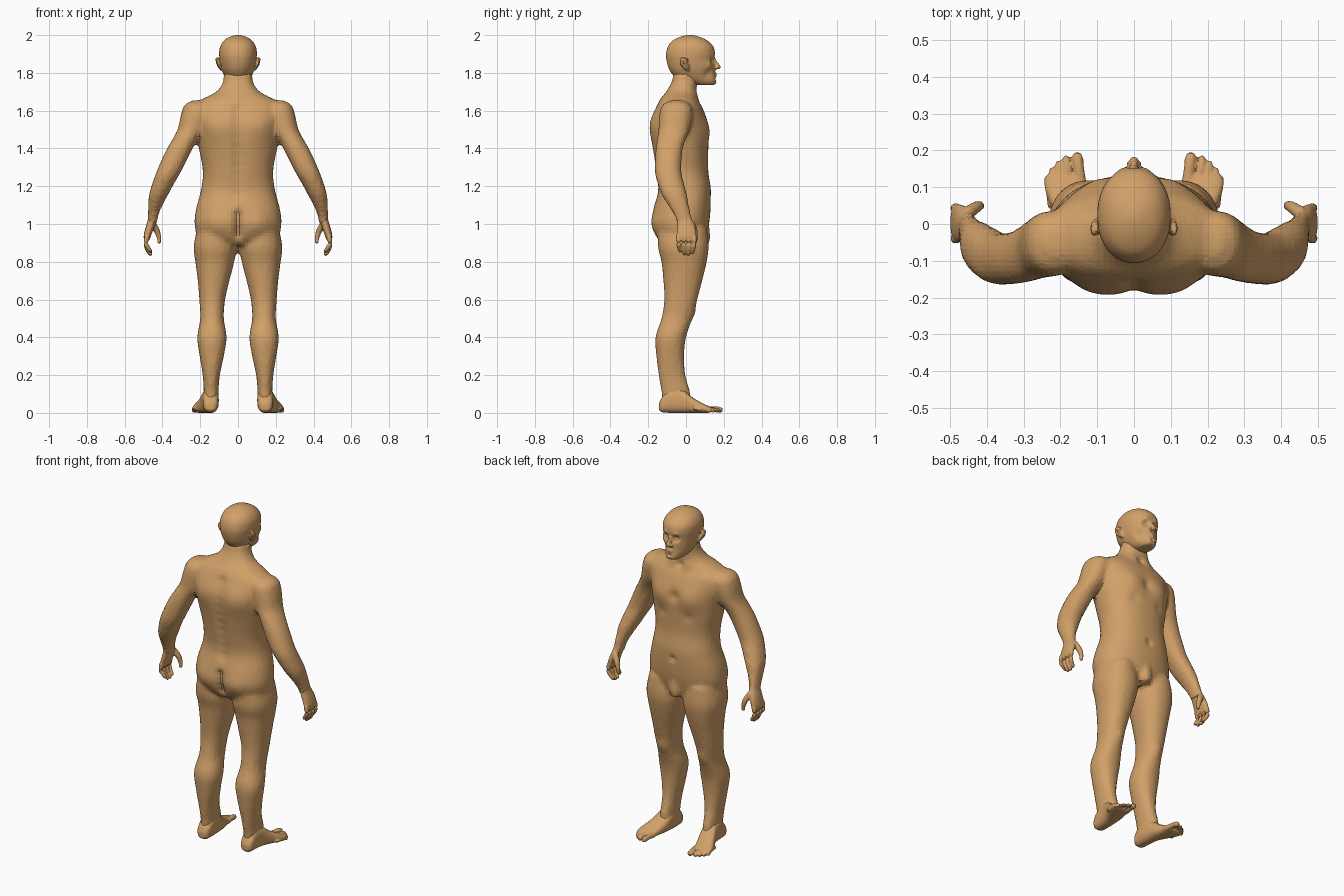
import bpy, bmesh, math
from mathutils import Vector

skin = bpy.data.materials.new("tan_skin")
skin.diffuse_color = (0.64, 0.355, 0.14, 1)


def bridge(bm, rings):
    """Skin a list of point rings into a closed surface."""
    vs = [[bm.verts.new(p) for p in r] for r in rings]
    n = len(vs[0])
    for a, b in zip(vs, vs[1:]):
        for i in range(n):
            bm.faces.new((a[i], a[(i + 1) % n], b[(i + 1) % n], b[i]))
    bm.faces.new(vs[0])
    bm.faces.new(vs[-1])


def smooth_rows(rows, k=4):
    """Catmull-Rom interpolation through rows of numbers."""
    out = []
    for i in range(len(rows) - 1):
        q = [rows[max(i - 1, 0)], rows[i], rows[i + 1], rows[min(i + 2, len(rows) - 1)]]
        for j in range(k):
            t = j / k
            out.append([0.5 * (2 * b + (c - a) * t + (2 * a - 5 * b + 4 * c - d) * t * t
                               + (3 * b - a - 3 * c + d) * t ** 3) for a, b, c, d in zip(*q)])
    return out + [list(rows[-1])]


def loft(bm, rows, sides=(1,), along="z", power=2.2, n=28):
    """Rows: position, x min, x max, then min and max of the remaining axis."""
    for s in sides:
        rings = []
        for t, x0, x1, b0, b1 in smooth_rows(rows):
            ring = []
            for i in range(n):
                a = 2 * math.pi * i / n
                c, d = math.cos(a), math.sin(a)
                x = (x0 + x1) / 2 + (x1 - x0) / 2 * math.copysign(abs(c) ** (2 / power), c)
                b = (b0 + b1) / 2 + (b1 - b0) / 2 * math.copysign(abs(d) ** (2 / power), d)
                ring.append((s * x, b, t) if along == "z" else (s * x, t, b))
            rings.append(ring)
        bridge(bm, rings)


def tube(bm, pts, sides=(1, -1), n=12):
    """Round-ended tube; each point is x, y, z, radius."""
    for s in sides:
        p = smooth_rows(pts, 3)
        c = [Vector((s * q[0], q[1], q[2])) for q in p]
        rings = []
        for i, q in enumerate(p):
            d = (c[min(i + 1, len(c) - 1)] - c[max(i - 1, 0)]).normalized()
            rot = d.to_track_quat("Z", "Y")
            caps = [(0, 1)]
            if i == 0:
                caps = [(-.95, .3), (-.7, .71), (0, 1)]
            if i == len(p) - 1:
                caps = [(0, 1), (.7, .71), (.95, .3)]
            for h, w in caps:
                rings.append([c[i] + d * h * q[3] + rot @ Vector((
                    w * q[3] * math.cos(6.28319 * k / n), w * q[3] * math.sin(6.28319 * k / n), 0))
                    for k in range(n)])
        bridge(bm, rings)


def finish(name, bm, voxel, dents=(), smooth=2):
    """Fuse the parts, then push the surface locally: (centre, radius, offset)."""
    bmesh.ops.recalc_face_normals(bm, faces=bm.faces)
    me = bpy.data.meshes.new(name)
    bm.to_mesh(me)
    ob = bpy.data.objects.new(name, me)
    bpy.context.collection.objects.link(ob)
    r = ob.modifiers.new("fuse", "REMESH")
    r.mode, r.voxel_size = "VOXEL", voxel
    m = ob.modifiers.new("soften", "SMOOTH")
    m.factor, m.iterations = 0.5, smooth
    bpy.context.view_layer.update()
    ob.data = bpy.data.meshes.new_from_object(ob.evaluated_get(bpy.context.evaluated_depsgraph_get()))
    ob.modifiers.clear()
    for v in ob.data.vertices:
        move = Vector()
        for c, rad, off in dents:
            d2 = (Vector((abs(v.co.x), v.co.y, v.co.z)) - Vector(c)).length_squared
            move += Vector(off) * math.exp(-d2 / rad ** 2)
        v.co += move
    ob.data.materials.clear()
    ob.data.materials.append(skin)
    for f in ob.data.polygons:
        f.use_smooth = False
        f.material_index = 0


BOTH = (1, -1)

# Body: torso, neck, groin, arms and legs
bm = bmesh.new()
torso = [(.89, .15, -.12, .08), (.93, .21, -.155, .105), (1.0, .23, -.178, .122), (1.08, .222, -.172, .13),
         (1.18, .196, -.15, .132), (1.28, .186, -.16, .118), (1.4, .207, -.178, .118),
         (1.5, .225, -.188, .118), (1.56, .235, -.182, .108), (1.62, .235, -.158, .085),
         (1.66, .19, -.138, .062), (1.70, .115, -.105, .055), (1.75, .08, -.077, .06), (1.80, .075, -.065, .065)]
loft(bm, [(z, -x, x, a, b) for z, x, a, b in torso], power=2.3, n=40)
tube(bm, [(0, .085, .99, .04), (0, .095, .92, .036)], (1,))
loft(bm, [(1.655, .18, .24, -.08, -.02), (1.63, .15, .283, -.125, .025), (1.58, .15, .302, -.14, .035),
          (1.5, .18, .32, -.145, .02), (1.44, .22, .352, -.155, -.005), (1.38, .25, .386, -.162, -.02),
          (1.28, .30, .43, -.165, -.025), (1.22, .335, .452, -.152, -.012), (1.155, .37, .471, -.128, .005),
          (1.1, .40, .475, -.095, .015), (1.05, .42, .477, -.065, .026), (1.0, .43, .48, -.045, .04)], BOTH)
loft(bm, [(.98, .03, .215, -.14, .11), (.88, .008, .235, -.148, .12), (.8, .02, .226, -.13, .11),
          (.7, .045, .213, -.12, .086), (.6, .068, .205, -.115, .06), (.5, .075, .2, -.13, .033),
          (.4, .06, .216, -.162, .0), (.3, .075, .203, -.157, -.01), (.2, .096, .187, -.145, -.003),
          (.12, .103, .182, -.132, .02), (.05, .105, .18, -.125, .03)], BOTH)
dents = [((.1, .11, 1.49), .065, (0, .014, 0)), ((.09, .125, 1.39), .03, (0, -.008, 0)),
         ((0, .12, 1.5), .03, (0, -.012, 0)), ((.12, -.17, 1.51), .08, (0, -.014, 0)),
         ((.11, -.16, 1.0), .07, (0, -.014, 0)), ((0, .13, 1.13), .018, (0, -.012, 0)),
         ((.045, .05, 1.675), .03, (0, .006, .004)), ((0, .05, 1.67), .02, (0, -.012, 0)),
         ((.13, .04, .53), .035, (0, .008, 0))]
dents += [((0, -.17, 1.16 + .05 * i), .03, (0, .012, 0)) for i in range(10)]
dents += [((0, -.17, .91 + .035 * i), .022, (0, .024, 0)) for i in range(5)]
finish("body", bm, .015, dents)

# Head with nose, lips, chin and ears
bm = bmesh.new()
head = [(1.735, .035, .06, .145), (1.75, .052, .0, .16), (1.77, .066, -.05, .16), (1.8, .08, -.078, .155),
        (1.83, .09, -.094, .153), (1.87, .097, -.104, .15), (1.9, .1, -.106, .153), (1.935, .096, -.098, .147),
        (1.965, .08, -.078, .122), (1.985, .056, -.045, .088), (1.997, .026, -.01, .05), (2.001, .008, .012, .028)]
loft(bm, [(z, -x, x, a, b) for z, x, a, b in head], power=2.15, n=40)
tube(bm, [(0, .142, 1.882, .009), (0, .157, 1.855, .010), (0, .172, 1.831, .0125)], (1,))
tube(bm, [(.011, .155, 1.826, .009), (.012, .163, 1.826, .009)])
tube(bm, [(-.026, .141, 1.791, .005), (0, .157, 1.793, .008), (.026, .141, 1.791, .005)], (1,))
tube(bm, [(-.022, .142, 1.781, .005), (0, .155, 1.779, .008), (.022, .142, 1.781, .005)], (1,))
tube(bm, [(-.012, .148, 1.752, .014), (.012, .148, 1.752, .014)], (1,))
tube(bm, [(.09, .01, 1.82, .008), (.104, .004, 1.845, .010), (.11, -.012, 1.872, .010), (.108, -.025, 1.868, .008),
          (.104, -.022, 1.845, .008), (.092, .0, 1.822, .007)])
finish("head", bm, .006, [
    ((.034, .145, 1.866), .017, (0, -.016, 0)), ((.034, .142, 1.864), .008, (0, .009, 0)),
    ((.034, .15, 1.894), .016, (0, .006, 0)), ((.06, .12, 1.795), .025, (-.006, -.006, 0)),
    ((.062, .12, 1.84), .02, (.004, .004, 0)), ((0, .16, 1.766), .012, (0, -.006, 0)),
    ((.106, -.008, 1.855), .008, (-.008, 0, 0))], 1)

# Hands: palm, curled fingers and thumb
bm = bmesh.new()
loft(bm, [(1.05, .424, .474, -.06, .024), (1.02, .43, .478, -.048, .034), (.98, .444, .490, -.048, .05),
          (.94, .460, .499, -.05, .055), (.915, .468, .498, -.046, .052)], BOTH, n=20)
for y, tip in ((-.04, .858), (-.012, .842), (.016, .840), (.043, .850)):
    tube(bm, [(.482, y, .935, .013), (.488, y, .895, .0125), (.478, y * .9, tip + .02, .0115),
              (.464, y * .8, tip, .010)])
tube(bm, [(.452, .03, 1.0, .018), (.43, .045, .965, .016), (.419, .05, .93, .0125), (.417, .048, .905, .010)])
finish("hands", bm, .005, smooth=1)

# Feet: sole, instep and five toes
bm = bmesh.new()
loft(bm, [(-.143, .125, .165, .015, .05), (-.125, .108, .182, .003, .085), (-.08, .102, .187, .0, .13),
          (-.02, .103, .195, .0, .125), (.03, .11, .215, .0, .085), (.08, .125, .238, .0, .055),
          (.115, .133, .244, .0, .038), (.135, .14, .235, .004, .03)], BOTH, "y", 2.6)
for x, y, r in ((.154, .18, .016), (.185, .177, .0105), (.205, .163, .010), (.222, .145, .010), (.236, .124, .009)):
    tube(bm, [(x - .01, y - .075, .02, r), (x - .003, y - .025, .02, r * .95), (x, y, r, r)])
finish("feet", bm, .006, smooth=1)
